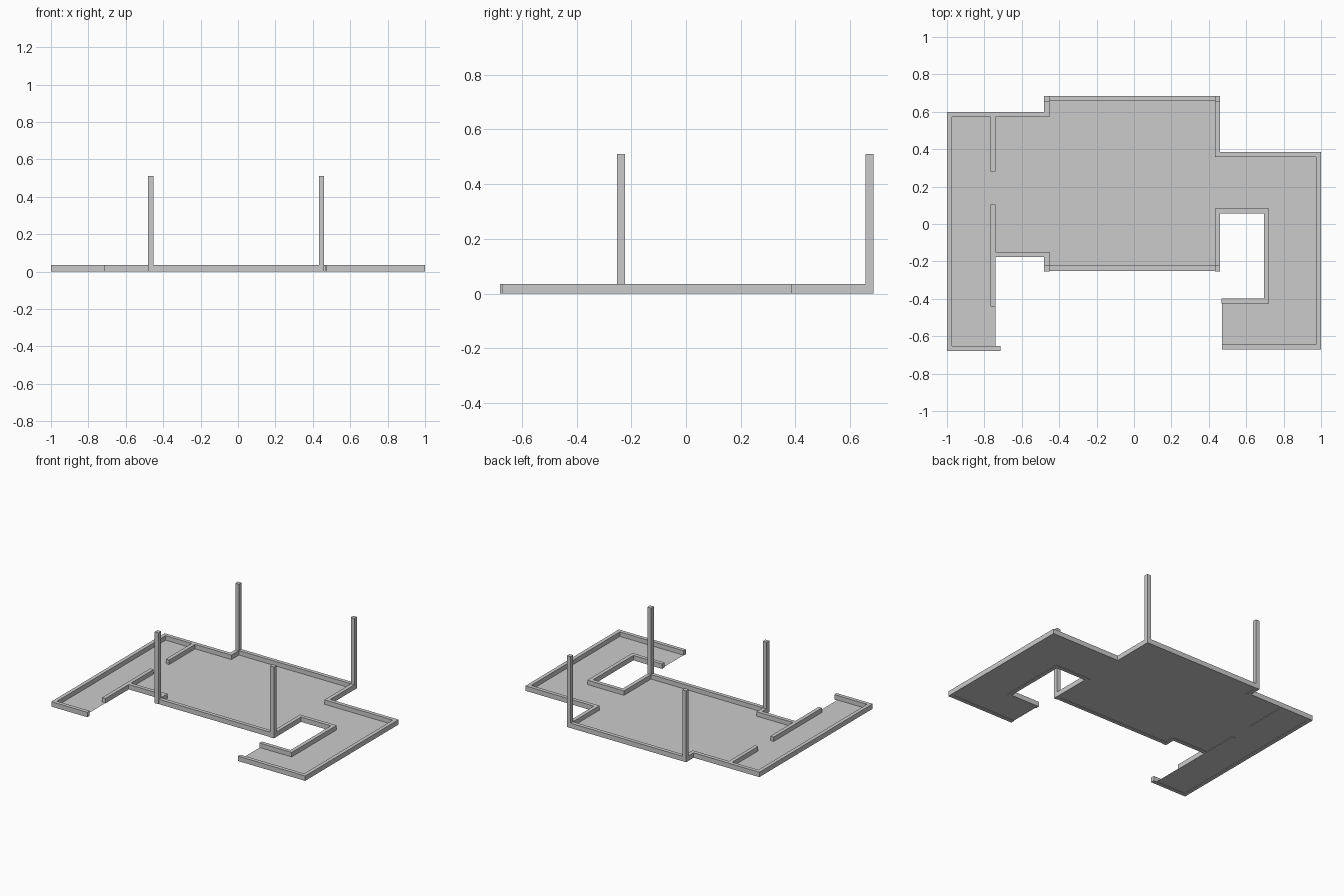
import bpy, bmesh
from mathutils import Vector

if "Cube" in bpy.data.objects:
    bpy.data.objects.remove(bpy.data.objects["Cube"])

T = 0.027       # wall thickness
WALL_H = 0.035
POST_H = 0.51


def finish(name, bm):
    bmesh.ops.recalc_face_normals(bm, faces=bm.faces[:])
    me = bpy.data.meshes.new(name)
    bm.to_mesh(me)
    bm.free()
    ob = bpy.data.objects.new(name, me)
    bpy.context.collection.objects.link(ob)
    return ob


def wall(name, path):
    """Mitred wall along an axis-aligned path, thickened to its right."""
    pts = [Vector(p) for p in path]
    dirs = [(b - a).normalized() for a, b in zip(pts, pts[1:])]
    rights = [Vector((d.y, -d.x)) for d in dirs]
    bm = bmesh.new()
    rings = []
    for i, p in enumerate(pts):
        if i == 0:
            off = rights[0]
        elif i == len(pts) - 1:
            off = rights[-1]
        else:
            off = rights[i - 1] + rights[i]
        q = p + off * T
        rings.append([bm.verts.new((v.x, v.y, z))
                      for v, z in ((p, 0), (q, 0), (q, WALL_H), (p, WALL_H))])
    for a, b in zip(rings, rings[1:]):
        for k in range(4):
            bm.faces.new((a[k], a[(k + 1) % 4], b[(k + 1) % 4], b[k]))
    bm.faces.new(rings[0])
    bm.faces.new(rings[-1])
    return finish(name, bm)


def box(name, lo, hi):
    bm = bmesh.new()
    bmesh.ops.create_cube(bm, size=1)
    for v in bm.verts:
        v.co = [(a + b) / 2 + c * (b - a) for a, b, c in zip(lo, hi, v.co)]
    return finish(name, bm)


# Outer wall round the back and both wings
back = [(-0.715, -0.68), (-1, -0.68), (-1, 0.6), (-0.48, 0.6), (-0.48, 0.685),
        (0.46, 0.685), (0.46, 0.385), (1, 0.385), (1, -0.67), (0.47, -0.67)]
wall("outer_wall", back)

# Front wall, round the courtyard and along the hall
front = [(0.467, -0.398), (0.695, -0.398), (0.695, 0.055), (0.46, 0.055),
         (0.46, -0.25), (-0.48, -0.25), (-0.48, -0.177), (-0.74, -0.177),
         (-0.74, -0.44)]
wall("front_wall", front)

# Partition on both sides of the doorway
wall("partition_front", [(-0.74, 0.105), (-0.74, -0.15)])
wall("partition_back", [(-0.74, 0.573), (-0.74, 0.28)])

# Thin floor sheet following the plan
bm = bmesh.new()
outline = [(-0.74, -0.68)] + back[1:] + [(0.47, -0.398)] + front[1:]
face = bm.faces.new([bm.verts.new((x, y, 0.003)) for x, y in outline])
face.normal_update()
if face.normal.z < 0:
    face.normal_flip()
bmesh.ops.triangulate(bm, faces=[face])
me = bpy.data.meshes.new("floor")
bm.to_mesh(me)
bm.free()
bpy.context.collection.objects.link(bpy.data.objects.new("floor", me))

# Tall corner posts of the central hall
for side, x0, x1 in (("left", -0.481, -0.451), ("right", 0.432, 0.461)):
    for end, y0, y1 in (("front", -0.253, -0.223), ("back", 0.656, 0.685)):
        box(f"{end}_{side}_post", (x0, y0, 0), (x1, y1, POST_H))
